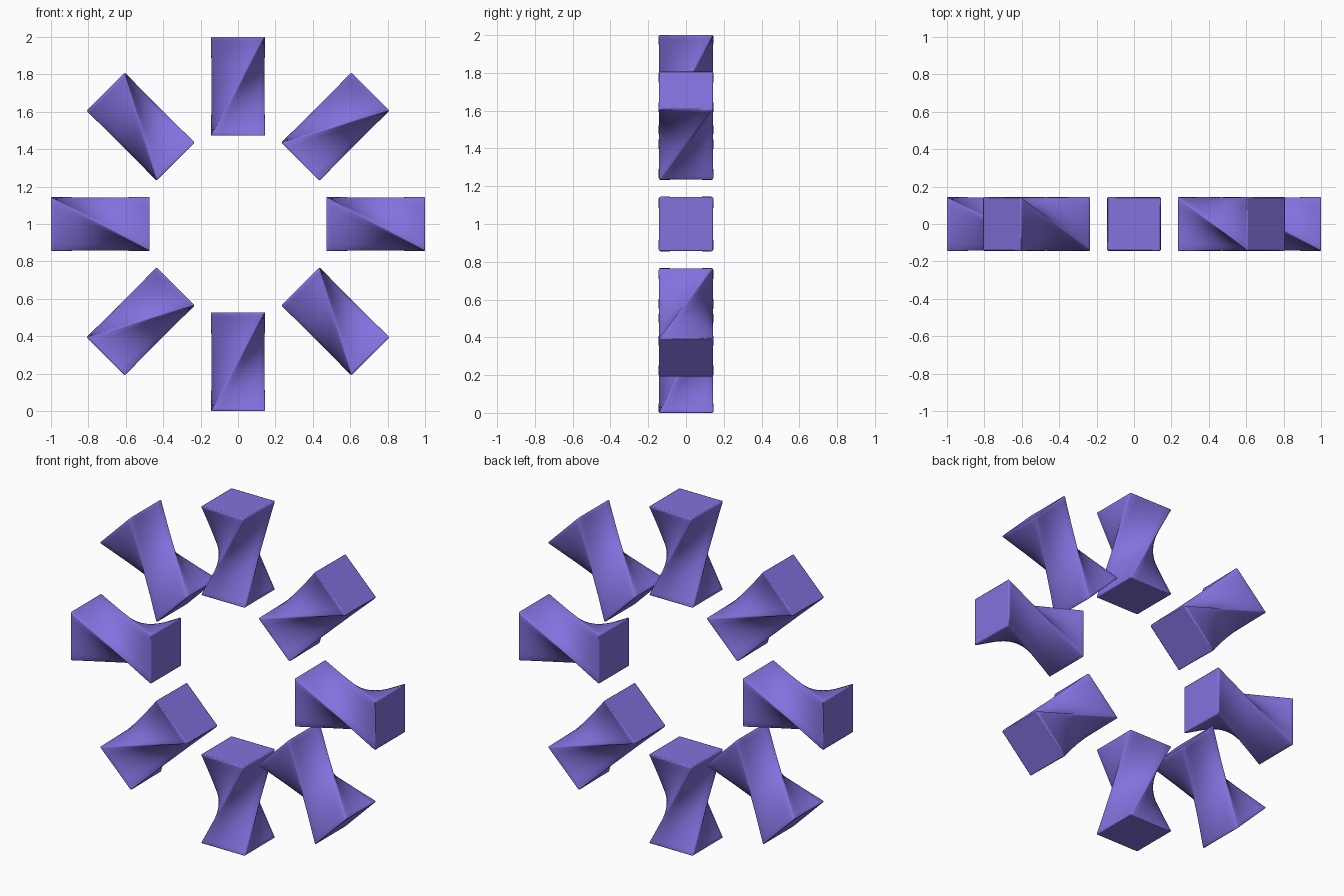
import bpy, bmesh, math
from mathutils import Vector

cube = bpy.data.objects.get("Cube")
if cube:
    bpy.data.objects.remove(cube, do_unlink=True)

COUNT = 8        # blocks in the ring
HALF = 0.145     # half width of a block end
INNER, OUTER = 0.472, 1.0
ROWS, COLS = 24, 6

violet = bpy.data.materials.new("violet")
violet.use_nodes = True
colour = (0.231, 0.165, 0.73, 1)
violet.diffuse_color = colour
violet.node_tree.nodes["Principled BSDF"].inputs["Base Color"].default_value = colour


def twisted_block():
    """Square bar whose straight corner edges each run to the next corner."""
    corners = [Vector((x * HALF, y * HALF, 0))
               for x, y in ((-1, -1), (1, -1), (1, 1), (-1, 1))]
    bm = bmesh.new()
    rings = []
    for row in range(ROWS + 1):
        t = row / ROWS
        section = [corners[k].lerp(corners[(k + 1) % 4], t) for k in range(4)]
        height = Vector((0, 0, INNER + (OUTER - INNER) * t))
        rings.append([bm.verts.new(section[k].lerp(section[(k + 1) % 4], c / COLS) + height)
                      for k in range(4) for c in range(COLS)])
    # Curved sides
    n = 4 * COLS
    for low, high in zip(rings, rings[1:]):
        for i in range(n):
            j = (i + 1) % n
            bm.faces.new((low[i], low[j], high[j], high[i]))
    # Flat ends
    bm.faces.new(rings[0][::-1])
    bm.faces.new(rings[-1])
    bmesh.ops.recalc_face_normals(bm, faces=bm.faces)

    # Softened edges
    sharp = [e for e in bm.edges if e.calc_face_angle(0) > 0.6]
    bmesh.ops.bevel(bm, geom=sharp, offset=0.007, segments=2, profile=0.5,
                    affect='EDGES', clamp_overlap=True)
    for face in bm.faces:
        face.smooth = len(face.verts) <= 4
    mesh = bpy.data.meshes.new("twisted_block")
    bm.to_mesh(mesh)
    bm.free()
    mesh.materials.append(violet)
    return mesh


# Ring of blocks pointing outward
block = twisted_block()
for i in range(COUNT):
    obj = bpy.data.objects.new(f"twisted_block_{i + 1}", block)
    obj.location.z = 1
    obj.rotation_euler.y = i * math.tau / COUNT
    bpy.context.collection.objects.link(obj)
